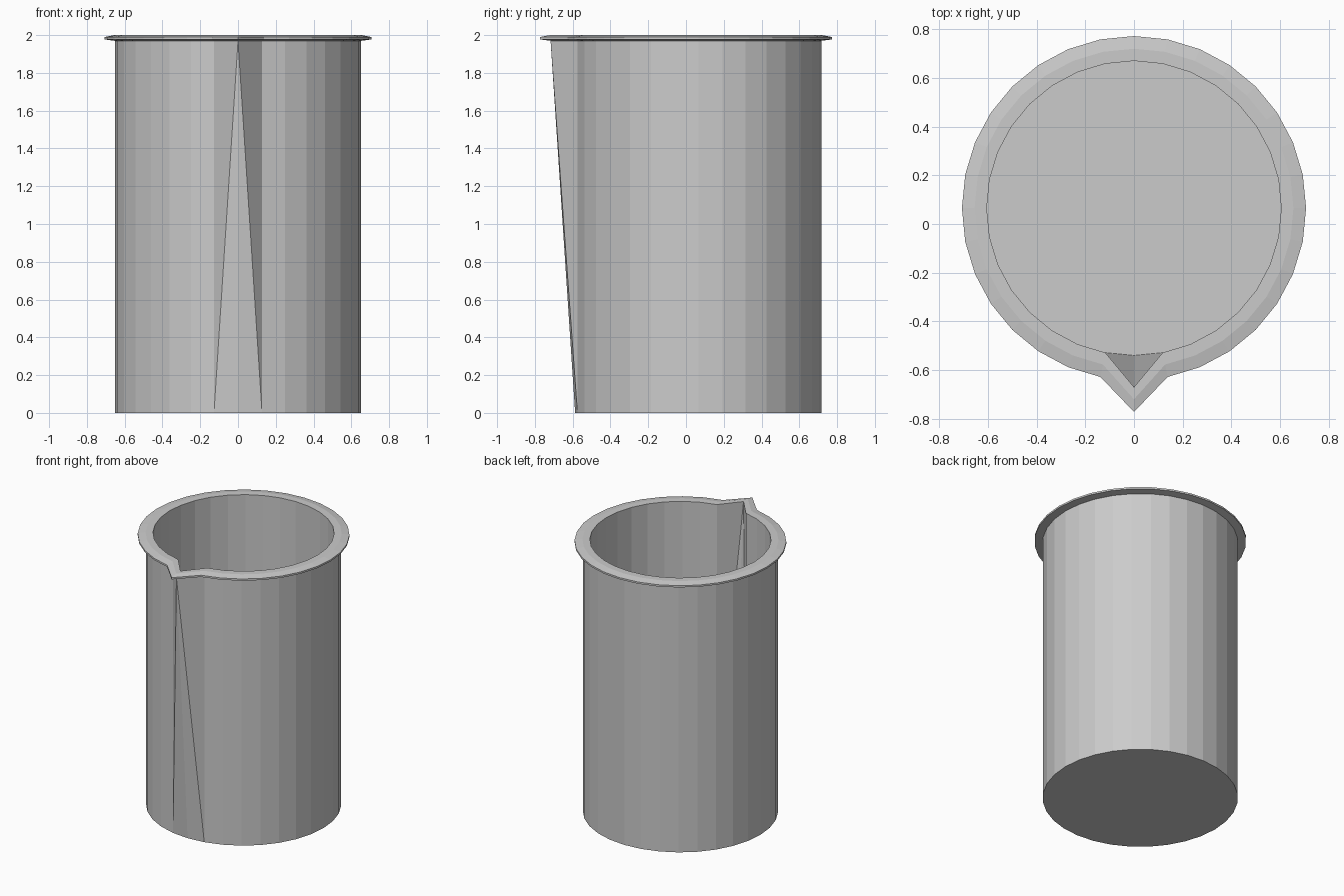
import bpy, bmesh
from math import sin, cos, pi

if "Cube" in bpy.data.objects:
    bpy.data.objects.remove(bpy.data.objects["Cube"])

SEGMENTS = 32
CENTRE_Y = 0.065
SPOUT = 24          # column facing -y
SPOUT_PULL = 0.13

# Cross-section: radius, height, share of the spout pull
profile = [
    (0.652, 0.0, 0), (0.652, 1.97, 1),                      # outer wall
    (0.707, 1.977, 1), (0.707, 1.99, 1), (0.655, 2.0, 1),   # flared rim
    (0.605, 2.0, 1), (0.605, 0.045, 0),                     # inner wall
]

bm = bmesh.new()
rings = []
for r, z, pull in profile:
    ring = []
    for i in range(SEGMENTS):
        a = 2 * pi * i / SEGMENTS
        y = CENTRE_Y + r * sin(a)
        if i == SPOUT:
            y -= SPOUT_PULL * pull
        ring.append(bm.verts.new((r * cos(a), y, z)))
    rings.append(ring)

# Skin between rings; split the twisted spout faces toward the top of the lip
for k, (low, up) in enumerate(zip(rings, rings[1:])):
    twisted = profile[k][2] != profile[k + 1][2]
    for i in range(SEGMENTS):
        j = (i + 1) % SEGMENTS
        a, b, c, d = low[i], low[j], up[j], up[i]
        if twisted and SPOUT in (i, j):
            tip = max((low[SPOUT], up[SPOUT]), key=lambda v: v.co.z)
            tris = ((a, b, c), (a, c, d)) if tip in (a, c) else ((a, b, d), (b, c, d))
            for t in tris:
                bm.faces.new(t)
        else:
            bm.faces.new((a, b, c, d))

# Underside and inner floor
bm.faces.new(list(reversed(rings[0])))
bm.faces.new(rings[-1])
bmesh.ops.recalc_face_normals(bm, faces=bm.faces[:])

mesh = bpy.data.meshes.new("beaker")
bm.to_mesh(mesh)
bm.free()
bpy.context.collection.objects.link(bpy.data.objects.new("beaker", mesh))
